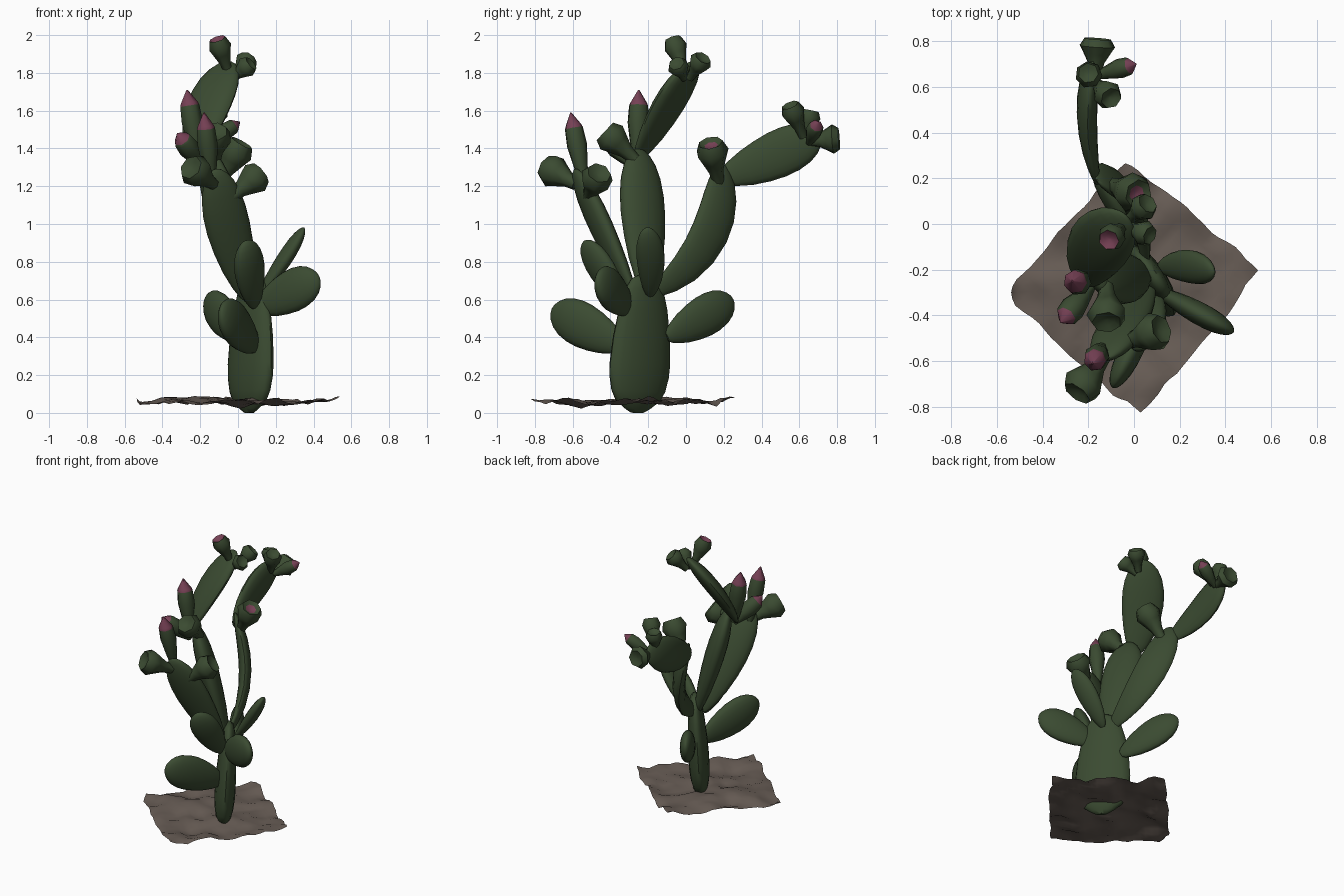
import bpy, bmesh, math
from mathutils import Vector, noise

if "Cube" in bpy.data.objects:
    bpy.data.objects.remove(bpy.data.objects["Cube"])


def material(name, col):
    m = bpy.data.materials.new(name)
    m.diffuse_color = (*col, 1)
    m.use_nodes = True
    m.node_tree.nodes["Principled BSDF"].inputs["Base Color"].default_value = m.diffuse_color
    return m


GREEN = material("cactus green", (0.043, 0.07, 0.031))
PINK = material("flower pink", (0.18, 0.052, 0.09))
BROWN = material("soil brown", (0.135, 0.107, 0.09))


def finish(bm, name, mats, angle):
    me = bpy.data.meshes.new(name)
    bmesh.ops.recalc_face_normals(bm, faces=bm.faces)
    bm.to_mesh(me)
    bm.free()
    ob = bpy.data.objects.new(name, me)
    bpy.context.collection.objects.link(ob)
    for m in mats:
        me.materials.append(m)
    bpy.ops.object.select_all(action='DESELECT')
    ob.select_set(True)
    bpy.context.view_layer.objects.active = ob
    bpy.ops.object.shade_smooth_by_angle(angle=math.radians(angle))
    return ob


def skin(bm, rings, pink_from=None):
    """Bridge rings of points into a closed skin; rings past pink_from turn pink."""
    vs = [[bm.verts.new(p) for p in r] for r in rings]
    n = len(vs[0])
    for i in range(len(vs) - 1):
        for j in range(n):
            k = (j + 1) % n
            f = bm.faces.new((vs[i][j], vs[i][k], vs[i + 1][k], vs[i + 1][j]))
            f.material_index = int(pink_from is not None and i >= pink_from)
    bm.faces.new(vs[0])
    f = bm.faces.new(vs[-1])
    f.material_index = int(pink_from is not None)


EGG = [(0, .22), (.04, .38), (.12, .56), (.25, .77), (.4, .92), (.55, 1), (.68, .99),
       (.8, .89), (.89, .71), (.95, .49), (.985, .27), (1, .06)]
TRUNK = [(0, .2), (.03, .42), (.09, .74), (.16, .89), (.26, .98), (.36, 1), (.55, .94), (.75, .8),
         (.9, .62), (.97, .45), (1, .2)]


def pad(name, base, tip, width, thick, normal, bend=(0, 0, 0), profile=EGG):
    """Flattened egg-shaped pad along a slightly bent axis."""
    a, b, bend = Vector(base), Vector(tip), Vector(bend)
    rings = []
    for t, f in profile:
        c = a.lerp(b, t) + bend * 4 * t * (1 - t)
        d = (b - a + bend * 4 * (1 - 2 * t)).normalized()
        w = d.cross(Vector(normal)).normalized()
        n = w.cross(d)
        ring = []
        for j in range(18):
            q = 2 * math.pi * j / 18
            ring.append(c + w * (math.cos(q) * f * width / 2) + n * (math.sin(q) * f * thick / 2))
        rings.append(ring)
    bm = bmesh.new()
    skin(bm, rings)
    return finish(bm, name, [GREEN], 50)


VASE = [(0, .36), (.3, .47), (.55, .74), (.78, 1), (1, .74), (.93, .42), (.9, .08)]
BUD = [(0, .4), (.3, .75), (.55, 1), (.78, .9), (.82, .8), (1, .06)]


def flower(name, base, tip, r, kind=VASE, pink=None):
    """Seven-sided fruit or bud, turned about its own axis."""
    a, b = Vector(base), Vector(tip)
    d = (b - a).normalized()
    u = d.orthogonal().normalized()
    v = d.cross(u)
    rings = [[a.lerp(b, t) + (u * math.cos(q) + v * math.sin(q)) * f * r
              for q in [2 * math.pi * j / 7 for j in range(7)]] for t, f in kind]
    bm = bmesh.new()
    skin(bm, rings, pink)
    return finish(bm, name, [GREEN, PINK], 56)


# soil patch: wavy square sheet
corners = [Vector(p) for p in ((-.57, -.30), (.03, -.85), (.56, -.20), (-.04, .29))]
bm = bmesh.new()
N = 20
grid = []
for i in range(N + 1):
    row = []
    for j in range(N + 1):
        u, v = i / N, j / N
        p = corners[0].lerp(corners[1], u).lerp(corners[3].lerp(corners[2], u), v)
        edge = 2 * max(abs(u - .5), abs(v - .5))
        k = Vector((p.x * 6, p.y * 6, 2.3))
        corner = (abs(2 * u - 1) * abs(2 * v - 1)) ** 4
        s = 1 - .05 * corner + .05 * noise.noise(k * 1.6) * edge ** 4
        p = Vector((p.x * s, (p.y + .28) * s - .28))
        z = .056 + .04 * noise.noise(k) + .02 * noise.noise(k * 2.2) + .02 * corner
        row.append(bm.verts.new((p.x, p.y, min(.1, max(.018, z)))))
    grid.append(row)
for i in range(N):
    for j in range(N):
        bm.faces.new((grid[i][j], grid[i + 1][j], grid[i + 1][j + 1], grid[i][j + 1]))
finish(bm, "soil", [BROWN], 45)

# trunk and the main pads
pad("trunk", (.06, -.26, 0), (.08, -.215, .73), .38, .14, (.82, .57, 0), profile=TRUNK)
pad("front_arm", (.06, -.27, .6), (-.12, -.59, 1.29), .24, .11, (.3, -.85, -.4), (-.012, .0, 0))
pad("middle_arm", (.05, -.2, .62), (-.17, -.25, 1.4), .27, .13, (.82, .57, .2))
pad("back_arm", (.05, -.17, .64), (-.16, .19, 1.32), .235, .085, (.82, .57, 0), (.035, .10, -.06))
pad("top_pad", (-.22, -.26, 1.34), (-.04, .04, 1.86), .28, .10, (.45, .65, -.55), (-.035, 0, 0))
pad("far_pad", (-.16, .18, 1.24), (-.18, .71, 1.48), .25, .09, (1, .05, 0), (-.035, .01, -.005))

# small side pads
pad("low_front_pad", (.1, -.33, .35), (-.09, -.71, .55), .24, .105, (.88, -.45, 0))
pad("low_back_pad", (.03, -.1, .4), (-.17, .25, .6), .22, .10, (.87, .48, 0))
pad("right_back_pad", (.11, -.19, .62), (.35, -.21, .98), .15, .08, (.75, .18, -.5), (0, .015, -.01))
pad("right_front_pad", (.1, -.29, .55), (.43, -.47, .72), .225, .10, (.45, .88, 0))
pad("centre_pad", (.09, -.32, .56), (.04, -.54, .91), .19, .10, (.62, -.65, -.3))

# long buds with pink tips
for i, (a, b, r) in enumerate((
        ((-.14, -.54, 1.21), (-.18, -.61, 1.59), .055),
        ((-.21, -.26, 1.33), (-.27, -.25, 1.71), .058),
        ((-.19, -.28, 1.31), (-.32, -.43, 1.48), .058),
        ((-.16, .65, 1.43), (.01, .70, 1.54), .045))):
    flower(f"bud_{i + 1}", a, b, r, BUD, 4 if i > 1 else 3)

# open vase-shaped fruits
for i, (a, b, r, pink) in enumerate((
        ((-.13, -.58, 1.21), (-.25, -.74, 1.30), .09, None),
        ((-.04, -.52, 1.14), (.12, -.46, 1.27), .088, None),
        ((-.12, -.27, 1.34), (-.12, -.43, 1.49), .088, None),
        ((-.10, .17, 1.22), (.02, .13, 1.43), .088, 5),
        ((-.17, .62, 1.46), (-.10, .55, 1.63), .064, None),
        ((-.19, .63, 1.45), (-.20, .66, 1.60), .06, None),
        ((-.17, .66, 1.44), (-.16, .81, 1.45), .08, None),
        ((-.05, -.01, 1.80), (-.11, -.07, 1.98), .062, 4),
        ((-.03, -.01, 1.77), (.07, -.05, 1.85), .058, None),
        ((-.02, .02, 1.77), (.06, .09, 1.88), .062, None))):
    flower(f"fruit_{i + 1}", a, b, r, VASE, pink)
